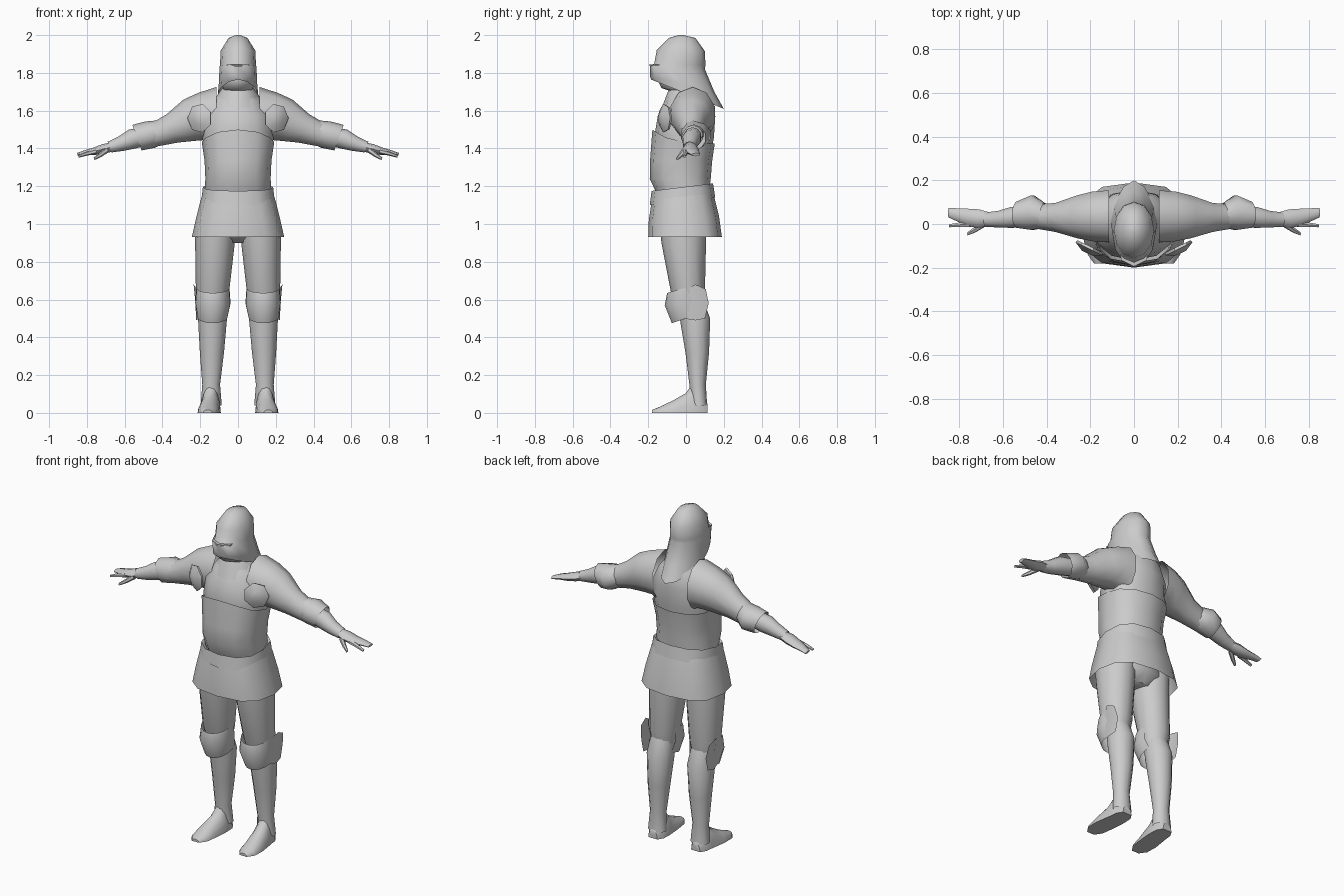
import bpy, bmesh, math
from mathutils import Vector

steel = bpy.data.materials.new("steel grey")
steel.diffuse_color = (0.6, 0.6, 0.6, 1)


def spow(v, p):
    return math.copysign(abs(v) ** p, v)


def finish(name, bm, mirror=False, angle=48):
    bmesh.ops.recalc_face_normals(bm, faces=bm.faces)
    me = bpy.data.meshes.new(name)
    bm.to_mesh(me)
    bm.free()
    me.materials.append(steel)
    me.shade_smooth()
    me.set_sharp_from_angle(angle=math.radians(angle))
    ob = bpy.data.objects.new(name, me)
    bpy.context.collection.objects.link(ob)
    if mirror:
        ob.modifiers.new("Mirror", 'MIRROR')
    return ob


def loft(name, rings, closed=True, caps=(False, False), mirror=False):
    bm = bmesh.new()
    vs = [[bm.verts.new(p) for p in r] for r in rings]
    n = len(vs[0])
    for a, b in zip(vs, vs[1:]):
        for i in range(n if closed else n - 1):
            j = (i + 1) % n
            bm.faces.new((a[i], a[j], b[j], b[i]))
    for flag, ring in zip(caps, (vs[0], vs[-1])):
        if flag:
            bm.faces.new(ring)
    return finish(name, bm, mirror)


def level(zf, zb, rx, yf, yb, cx=0, peak=0, p=1, n=12, arc=360):
    """Ring round a vertical axis: front/back heights, half width, front/back y."""
    pts = []
    for i in range(n if arc == 360 else n + 1):
        a = math.radians(-arc / 2 + arc * i / n)
        c, s = spow(math.cos(a), p), spow(math.sin(a), p)
        t = (1 - c) / 2
        pts.append(Vector((cx + rx * s, yf + (yb - yf) * t,
                           zf + (zb - zf) * t + peak * max(0, c) ** 2)))
    return pts


def limb(x, y, z, ry, rz, slant=20, n=10):
    """Ring round the arm direction."""
    t = math.radians(slant)
    pts = []
    for i in range(n):
        a = 2 * math.pi * i / n
        v = rz * math.cos(a)
        pts.append(Vector((x + v * math.sin(t), y + ry * math.sin(a), z + v * math.cos(t))))
    return pts


def body(name, rows, caps=(False, False), **kw):
    return loft(name, [level(*r, **kw) for r in rows], caps=caps)


def arm(name, rows, caps=(False, False), n=10):
    return loft(name, [limb(*r, n=n) for r in rows], caps=caps, mirror=True)


def leg(name, rows, arc=360, caps=(False, False)):
    return loft(name, [level(*r, arc=arc) for r in rows], closed=arc == 360, caps=caps, mirror=True)


# Helmet with swept neck guard, and the face and neck inside
loft("helmet", [
    level(2.0, 2.0, .012, -.04, -.015),
    level(1.985, 1.985, .05, -.09, .05),
    level(1.92, 1.915, .092, -.155, .10),
    level(1.85, 1.84, .095, -.168, .103),
    level(1.835, 1.82, .098, -.192, .10),
    level(1.78, 1.70, .102, -.19, .15),
    level(1.765, 1.61, .107, -.185, .20, p=1.15)], caps=(True, False))
body("chin_guard", [
    (1.60, 1.62, .085, -.09, .09), (1.70, 1.70, .07, -.07, .075),
    (1.72, 1.70, .078, -.13, .07), (1.76, 1.74, .085, -.15, .07),
    (1.83, 1.83, .08, -.14, .07)])
# Eye slit: thin plate resting on the visor step
loft("eye_slit", [[Vector((x, y, z)) for x, y, z in (
    (-.06, -.165, h), (0, -.195, h), (.06, -.165, h), (.06, -.13, h), (-.06, -.13, h))]
    for h in (1.838, 1.845)], caps=(True, True))

# Torso plates
body("gorget", [
    (1.63, 1.64, .128, -.14, .135, 0, -.045), (1.69, 1.69, .105, -.10, .11),
    (1.725, 1.72, .08, -.085, .09)])
body("chest_plate", [
    (1.36, 1.36, .175, -.15, .13), (1.48, 1.46, .19, -.165, .148),
    (1.57, 1.57, .18, -.15, .155), (1.65, 1.65, .135, -.11, .145),
    (1.71, 1.70, .09, -.07, .11)], caps=(False, True), p=.9)
body("belly_plate", [
    (1.15, 1.19, .175, -.15, .125), (1.24, 1.25, .173, -.192, .132),
    (1.34, 1.33, .177, -.19, .138), (1.445, 1.425, .192, -.178, .152, 0, .055)], p=.85)
body("belt", [
    (1.10, 1.14, .195, -.192, .155), (1.175, 1.215, .186, -.182, .143),
    (1.16, 1.20, .17, -.16, .12)], p=.8)
body("skirt", [
    (.93, .93, .245, -.20, .19), (1.02, 1.04, .222, -.197, .175),
    (1.13, 1.16, .193, -.18, .145)], p=.75)
body("pelvis", [
    (.90, .90, .10, -.06, .07), (.96, .96, .18, -.13, .12),
    (1.14, 1.14, .175, -.15, .12)], caps=(True, True))

# Arms
arm("shoulder_plate", [
    (.115, .035, 1.575, .125, .15, 0), (.18, .035, 1.57, .12, .128, 14),
    (.25, .033, 1.55, .103, .115, 20), (.35, .03, 1.505, .07, .08, 22),
    (.46, .035, 1.465, .056, .06)])
arm("elbow_plate", [
    (.41, .038, 1.49, .058, .062), (.465, .052, 1.473, .083, .074), (.535, .042, 1.457, .062, .072)])
arm("forearm_plate", [
    (.49, .035, 1.465, .048, .05), (.56, .03, 1.45, .05, .053),
    (.62, .022, 1.425, .04, .04), (.68, .02, 1.407, .034, .03)])
arm("hand", [
    (.65, .022, 1.412, .028, .024), (.71, .024, 1.398, .043, .026),
    (.76, .03, 1.385, .04, .02), (.81, .042, 1.377, .03, .014),
    (.85, .052, 1.367, .022, .009)], caps=(True, True), n=8)
arm("index_finger", [
    (.75, .0, 1.385, .015, .014), (.80, -.004, 1.373, .012, .011),
    (.845, -.008, 1.358, .008, .007)], caps=(True, True), n=6)
arm("thumb", [
    (.69, .0, 1.395, .018, .016), (.73, -.027, 1.365, .014, .012),
    (.762, -.045, 1.345, .008, .007)], caps=(True, True), n=6)


# Armpit discs, turned outwards
def disc(r, depth):
    t = math.radians(26)
    pts = []
    for i in range(7):
        a = 2 * math.pi * i / 7
        u = r * math.cos(a)
        pts.append(Vector((.203 + u * math.cos(t) + depth * math.sin(t),
                           -.115 + u * math.sin(t) - depth * math.cos(t),
                           1.56 + r * 1.08 * math.sin(a))))
    return pts


loft("armpit_disc", [disc(.068, -.012), disc(.072, 0), disc(.03, .022)], caps=(True, True), mirror=True)

# Legs
leg("thigh_plate", [
    (1.0, 1.0, .108, -.14, .11, .12), (.90, .90, .105, -.13, .106, .122),
    (.64, .64, .088, -.08, .10, .135), (.56, .56, .072, -.05, .085, .135)])
leg("knee_plate", [
    (.635, .69, .088, -.10, .09, .133), (.57, .59, .094, -.113, .10, .133),
    (.475, .54, .080, -.075, .115, .135)], arc=225)
leg("shin_plate", [
    (.60, .60, .066, -.04, .09, .135), (.48, .50, .076, -.03, .128, .135),
    (.32, .32, .064, -.003, .122, .138), (.15, .15, .047, .018, .105, .142),
    (.04, .04, .056, .025, .112, .142)])

# Outer knee wing: folded fan plate
loft("knee_wing", [[Vector(p) for p in row] for row in (
    ((.205, -.02, .64), (.215, -.03, .57), (.205, -.015, .50)),
    ((.235, .05, .68), (.225, .05, .58), (.222, .05, .49)),
    ((.228, .105, .655), (.215, .12, .58), (.215, .10, .50)))], closed=False, mirror=True)


# Foot armour: flat-bottomed arches from heel to toe
def arch(y, cx, w, h, p=1):
    return [Vector((cx - w * spow(math.cos(a), p), y, h * spow(math.sin(a), p)))
            for a in (math.pi * i / 8 for i in range(9))]


loft("foot_armour", [
    arch(.113, .143, .03, .05), arch(.08, .143, .05, .085), arch(.03, .145, .054, .15, 1.15),
    arch(0, .148, .056, .105, 1.05), arch(-.07, .156, .058, .065), arch(-.14, .16, .052, .032),
    arch(-.18, .16, .024, .016)], caps=(True, True), mirror=True)
